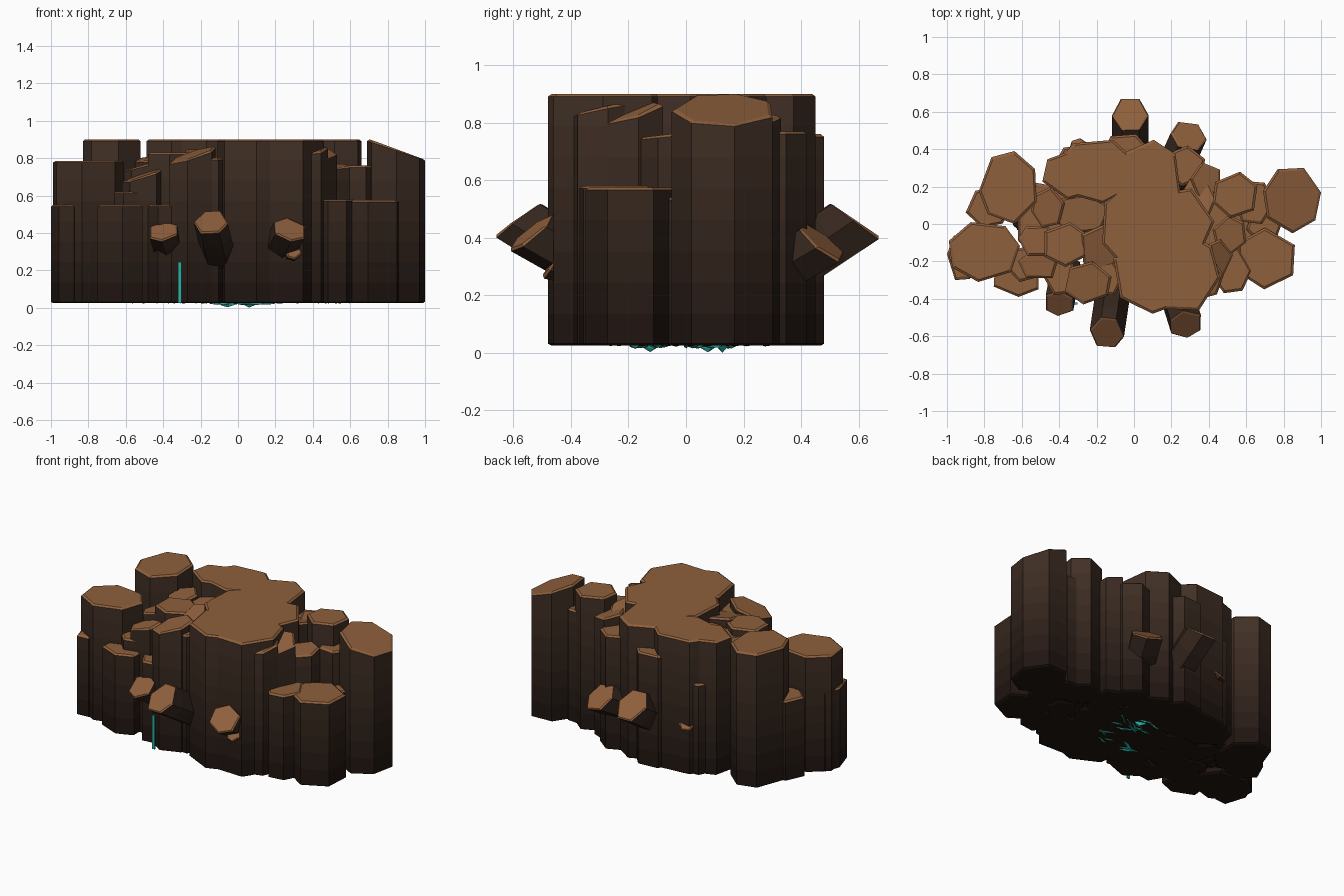
import bpy, bmesh, math, random
from mathutils import Vector

if "Cube" in bpy.data.objects:
    bpy.data.objects.remove(bpy.data.objects["Cube"])
random.seed(7)


def material(name, rgb):
    m = bpy.data.materials.new(name)
    m.diffuse_color = (*rgb, 1)
    m.use_nodes = True
    m.node_tree.nodes["Principled BSDF"].inputs["Base Color"].default_value = m.diffuse_color
    return m


# Brown caps, and side stone that darkens toward the foot
CAP = material("cap_stone", (0.27, 0.115, 0.045))
STEPS = 8
SIDES = [material("side_stone_%d" % i,
                  (.014 + .040 * i / 7, .0075 + .0225 * i / 7, .0055 + .0135 * i / 7))
         for i in range(STEPS)]
TEAL = material("teal_crystal", (0.025, 0.45, 0.38))
BANDS = [0.025 + 0.875 * i / STEPS for i in range(1, STEPS)]


def outline(x0, x1, y0, y1, n, rot):
    """Irregular n-gon stretched to fill the given rectangle."""
    pts = []
    for i in range(n):
        a = math.radians(rot) + 2 * math.pi * (i + random.uniform(-.13, .13)) / n
        pts.append((math.cos(a), math.sin(a)))
    xs, ys = [p[0] for p in pts], [p[1] for p in pts]
    return [(x0 + (x1 - x0) * (x - min(xs)) / (max(xs) - min(xs)),
             y0 + (y1 - y0) * (y - min(ys)) / (max(ys) - min(ys))) for x, y in pts]


def prism(name, pts, z0, top, sx=0, sy=0, edge=0.014, limit=9, bands=BANDS, mats=None):
    """Column with chamfered ends, a sloped top and darker bands toward its foot."""
    n = len(pts)
    cx, cy = sum(p[0] for p in pts) / n, sum(p[1] for p in pts) / n
    r = sum(math.hypot(x - cx, y - cy) for x, y in pts) / n
    k = 1 - edge / r
    drop = edge * .65

    def topz(x, y):
        return min(limit, top + sx * (x - cx) + sy * (y - cy))
    low = min(topz(*p) for p in pts) - edge
    cuts = [b for b in bands if z0 + 0.03 < b < low - 0.02]
    bm = bmesh.new()

    def ring(scale, z):
        return [bm.verts.new((cx + (x - cx) * scale, cy + (y - cy) * scale, z(x, y)))
                for x, y in pts]
    rings = [ring(k, lambda x, y: z0), ring(1, lambda x, y: z0 + edge * .5)]
    rings += [ring(1, lambda x, y, b=b: b) for b in cuts]
    rings += [ring(1, lambda x, y: topz(x, y) - drop), ring(k, topz)]
    mats = mats or [CAP] + SIDES
    bm.faces.new(rings[0][::-1]).material_index = 1
    bm.faces.new(rings[-1]).material_index = 0
    for j in range(len(rings) - 1):
        for i in range(n):
            f = bm.faces.new((rings[j][i], rings[j][(i + 1) % n],
                              rings[j + 1][(i + 1) % n], rings[j + 1][i]))
            f.material_index = 0 if j == len(rings) - 2 else min(len(mats) - 1, max(1, j))
    return finish(name, bm, mats)


def finish(name, bm, mats):
    bmesh.ops.recalc_face_normals(bm, faces=bm.faces)
    me = bpy.data.meshes.new(name)
    bm.to_mesh(me)
    bm.free()
    for m in mats:
        me.materials.append(m)
    ob = bpy.data.objects.new(name, me)
    bpy.context.collection.objects.link(ob)
    return ob


def cluster(name, rows, z0=0.025):
    for i, (x0, x1, y0, y1, top, sx, sy, n, rot) in enumerate(rows):
        prism("%s_%d" % (name, i + 1), outline(x0, x1, y0, y1, n, rot),
              z0, top, sx, sy, limit=0.9)


# Each row: x0, x1, y0, y1, top height, slope x, slope y, sides, rotation
# Tall central plateau
cluster("center_column", [
    (-.11, .34, -.48, -.06, .9, 0, 0, 7, 12),
    (.06, .46, -.46, -.04, .9, 0, 0, 7, 40),
    (.02, .43, -.20, .19, .9, 0, 0, 6, 10),
    (-.17, .26, -.26, .24, .9, 0, 0, 7, 0),
    (-.10, .25, .04, .45, .9, 0, 0, 7, 35),
    (-.42, .02, .11, .45, .9, 0, 0, 7, 20),
    (-.49, -.17, .13, .40, .9, 0, 0, 6, 20)])

# Left wing
cluster("left_column", [
    (-.83, -.52, 0, .39, .9, 0, 0, 7, 25),
    (-.90, -.66, -.02, .19, .55, 0, 0, 6, 10),
    (-.99, -.61, -.31, .01, .785, 0, 0, 7, 5),
    (-1.0, -.84, -.30, -.06, .55, 0, 0, 6, 0),
    (-.75, -.51, -.39, -.18, .55, 0, 0, 6, 30),
    (-.69, -.50, -.31, -.12, .62, 0, 0, 6, 15),
    (-.62, -.41, -.17, -.01, .76, .25, 0, 6, 0),
    (-.62, -.40, -.29, -.12, .71, .3, .1, 5, 20),
    (-.55, -.37, -.02, .20, .80, .1, .1, 6, 15)])

# Right wing
cluster("right_column", [
    (.69, 1.0, -.05, .30, .85, -.34, 0, 7, 15),
    (.55, .86, -.35, -.02, .575, 0, 0, 6, 25),
    (.41, .63, -.37, -.12, .58, 0, 0, 6, 5),
    (.42, .66, .03, .28, .9, 0, 0, 6, 25),
    (.53, .75, .0, .23, .76, 0, 0, 6, 0),
    (.42, .60, -.16, .05, .76, 0, .1, 6, 40),
    (.28, .48, -.40, -.18, .85, .05, .2, 6, 10),
    (.36, .53, -.28, -.08, .84, -.2, .3, 5, 10),
    (.60, .80, -.10, .10, .54, 0, 0, 6, 10)])

# Broken columns in the front notch
cluster("front_column", [
    (-.48, -.25, -.23, .01, .83, 0, 0, 6, 25),
    (-.37, -.12, -.43, -.20, .82, .3, .15, 6, 20),
    (-.48, -.30, -.38, -.18, .55, 0, 0, 6, 0),
    (-.44, -.12, -.05, .16, .80, .2, .1, 6, 15),
    (-.28, -.08, -.27, .0, .82, -.1, .2, 5, 5),
    (-.22, -.06, -.38, -.20, .80, 0, 0, 6, 0)])

# Shorter columns along the back
cluster("back_column", [
    (-.18, .09, .27, .48, .76, 0, 0, 6, 10),
    (.16, .38, .20, .42, .77, 0, 0, 6, 20),
    (.30, .46, .14, .33, .82, -.2, 0, 5, 30),
    (-.42, -.20, .24, .42, .62, 0, 0, 6, 0),
    (.24, .44, .02, .24, .83, .1, -.2, 6, 0)])

# Dark infill joining the wings to the plateau
cluster("infill_column", [
    (-.62, -.30, -.22, .22, .60, 0, 0, 7, 0),
    (.34, .70, -.24, .20, .52, 0, 0, 7, 0),
    (-.30, .30, -.34, .34, .60, 0, 0, 8, 0)], z0=0.04)


# Leaning stubs: tip centre, direction, radius, length
stubs = [((-.145, -.585, .46), (-.12, -.80, .50), .093, .36),
         ((.28, -.54, .42), (.25, -.80, .45), .090, .32),
         ((-.40, -.43, .41), (-.15, -.78, .48), .080, .26),
         ((-.02, .59, .46), (.0, .83, .55), .098, .36),
         ((.295, .475, .385), (.35, .78, .45), .095, .34),
         ((.295, -.475, .30), (.10, -.95, .2), .045, .18),
         ((-.30, .42, .36), (-.3, .85, .4), .05, .16)]
for i, (tip, d, r, length) in enumerate(stubs):
    ob = prism("leaning_stub_%d" % (i + 1), outline(-r, r, -r, r, 6, 20 * i),
               -length, 0, sy=-.37, edge=.01, bands=(-length * .6, -length * .3),
               mats=[CAP, SIDES[2], SIDES[3], SIDES[4], SIDES[5]])
    ob.rotation_euler = Vector(d).to_track_quat('Z', 'Y').to_euler()
    ob.location = tip

# Thin glowing seam on the front
bm = bmesh.new()
bmesh.ops.create_cube(bm, size=1)
bmesh.ops.scale(bm, vec=(.02, .012, .22), verts=bm.verts)
seam = finish("teal_seam", bm, [TEAL])
seam.location = (-.312, -.425, .135)


def chip(bm, x, y, z, length, width, height, ang):
    """Flattened angular shard."""
    vs = bmesh.ops.create_icosphere(bm, subdivisions=1, radius=1)["verts"]
    c, s = math.cos(ang), math.sin(ang)
    for v in vs:
        a, b, h = (q * random.uniform(.75, 1) for q in v.co)
        a, b = a * length, b * width
        v.co = (x + a * c - b * s, y + a * s + b * c, z + h * height)


# Rough rubble and teal veins on the underside
bm = bmesh.new()
for i in range(80):
    a, q = random.uniform(0, 6.28), math.sqrt(random.random())
    chip(bm, .62 * q * math.cos(a), .30 * q * math.sin(a), .042,
         random.uniform(.04, .09), random.uniform(.03, .06), .020, random.uniform(0, 3))
finish("underside_rubble", bm, [SIDES[0]])

bm = bmesh.new()
for i in range(22):
    chip(bm, random.uniform(-.14, .16), random.uniform(-.18, .16), .026,
         random.uniform(.04, .07), random.uniform(.005, .010),
         .026 if i < 3 else .012, random.uniform(-.5, .7))
finish("underside_teal_veins", bm, [TEAL])
